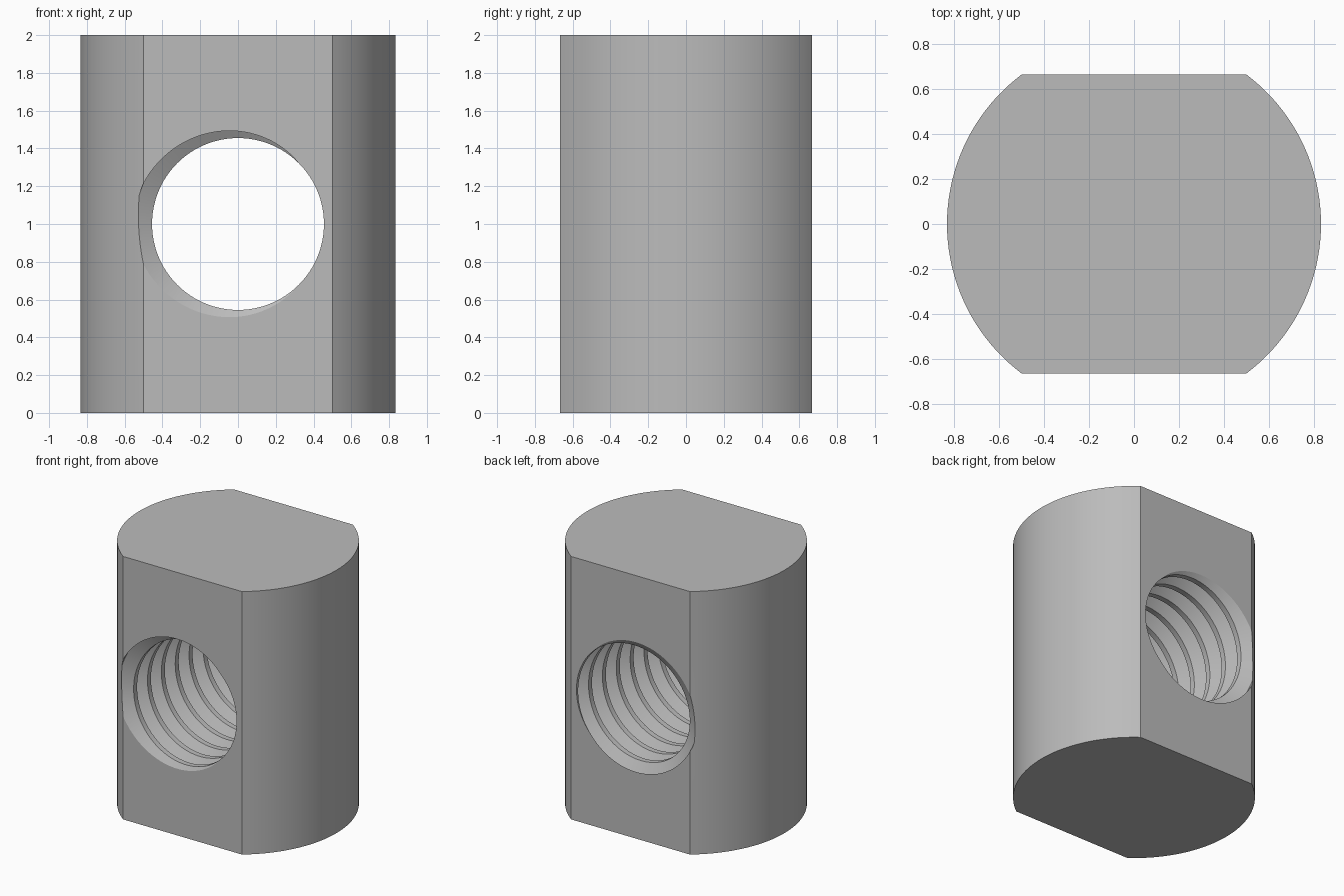
import bpy, bmesh
from math import sin, cos, asin, pi, radians

cube = bpy.data.objects.get("Cube")
if cube:
    bpy.data.objects.remove(cube, do_unlink=True)

RADIUS, FLAT, HEIGHT = 5 / 6, 2 / 3, 2.0
PITCH, CREST, ROOT = 1 / 6, 0.455, 0.545
SEGS = 96

steel = bpy.data.materials.new("grey steel")
steel.use_nodes = True
colour = (0.5, 0.5, 0.5, 1)
steel.diffuse_color = colour
steel.node_tree.nodes["Principled BSDF"].inputs["Base Color"].default_value = colour


def make_object(name, bm):
    bmesh.ops.recalc_face_normals(bm, faces=bm.faces)
    mesh = bpy.data.meshes.new(name)
    bm.to_mesh(mesh)
    bm.free()
    mesh.materials.append(steel)
    obj = bpy.data.objects.new(name, mesh)
    bpy.context.collection.objects.link(obj)
    return obj


# Body: round bar with two flats, extruded upward
bm = bmesh.new()
half = asin(FLAT / RADIUS)
outline = []
for side in (0, pi):
    for i in range(41):
        a = side - half + 2 * half * i / 40
        outline.append(bm.verts.new((RADIUS * cos(a), RADIUS * sin(a), 0)))
base = bm.faces.new(outline)
top = bmesh.ops.extrude_face_region(bm, geom=[base])["geom"]
bmesh.ops.translate(bm, vec=(0, 0, HEIGHT),
                    verts=[v for v in top if isinstance(v, bmesh.types.BMVert)])
body = make_object("barrel_nut_body", bm)

# Thread cutter: a right-handed helical profile with flat roots and crests
profile = [(-1 / 16, ROOT), (1 / 16, ROOT), (3 / 8, CREST), (5 / 8, CREST)]
bm = bmesh.new()


def point(turn, y, r):
    return bm.verts.new((-r * cos(turn * 2 * pi), y, 1 + r * sin(turn * 2 * pi)))


columns = []
for i in range(SEGS):
    turn = i / SEGS
    # The first column holds one extra pitch, where the helix joins itself
    count = 11 if i else 12
    helix = [point(turn, -FLAT + PITCH * (turn + n + offset), r)
             for n in range(-2, -2 + count) for offset, r in profile]
    columns.append([point(turn, -1.3, CREST)] + helix + [point(turn, 1.3, CREST)])

for i in range(SEGS):
    a, b = columns[i], columns[(i + 1) % SEGS]
    shift = len(profile) if i == SEGS - 1 else 0
    last = 11 * len(profile)
    for k in range(1, last):
        bm.faces.new((a[k], a[k + 1], b[k + 1 + shift], b[k + shift]))
    bm.faces.new([a[0], a[1]] + b[:2 + shift][::-1])
    bm.faces.new(a[last:] + b[last + shift:][::-1])
bm.faces.new([c[0] for c in columns])
bm.faces.new([c[-1] for c in columns])
cutter = make_object("thread_cutter", bm)
cutter.hide_render = True

# Cut the threaded hole through the flats
cut = body.modifiers.new("threaded_hole", "BOOLEAN")
cut.operation = "DIFFERENCE"
cut.solver = "EXACT"
cut.object = cutter
bpy.ops.object.select_all(action="DESELECT")
body.select_set(True)
bpy.context.view_layer.objects.active = body
bpy.ops.object.modifier_apply(modifier=cut.name)
bpy.data.objects.remove(cutter, do_unlink=True)
bpy.ops.object.shade_smooth_by_angle(angle=radians(20))
